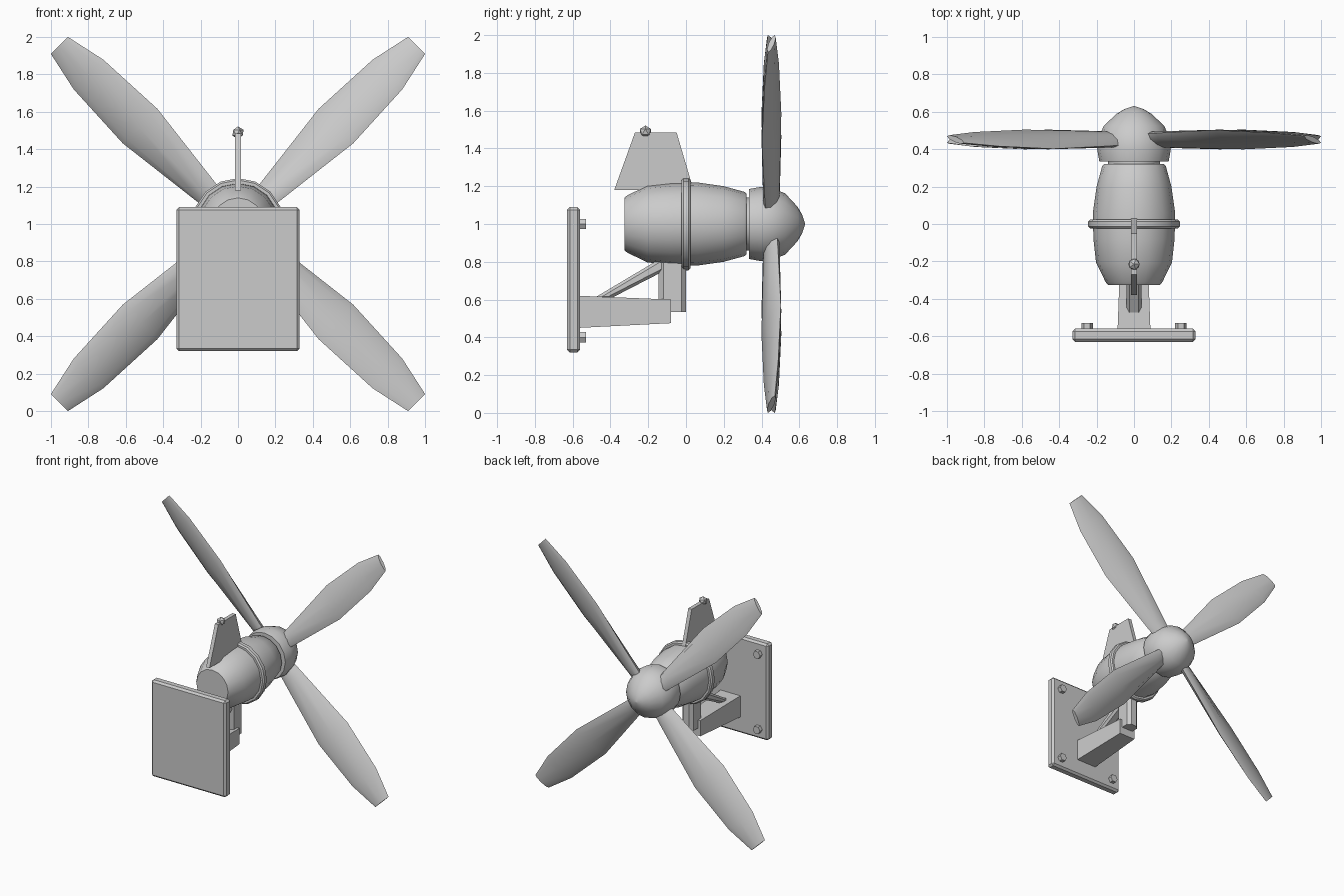
import bpy, bmesh, math
from mathutils import Matrix, Vector

if "Cube" in bpy.data.objects:
    bpy.data.objects.remove(bpy.data.objects["Cube"])


def make_object(name, bm, smooth=None, bevel=0):
    bmesh.ops.recalc_face_normals(bm, faces=bm.faces)
    mesh = bpy.data.meshes.new(name)
    bm.to_mesh(mesh)
    bm.free()
    ob = bpy.data.objects.new(name, mesh)
    bpy.context.collection.objects.link(ob)
    bpy.ops.object.select_all(action='DESELECT')
    ob.select_set(True)
    bpy.context.view_layer.objects.active = ob
    if bevel:
        mod = ob.modifiers.new("Bevel", 'BEVEL')
        mod.width, mod.segments = bevel, 1
    if smooth:
        bpy.ops.object.shade_smooth_by_angle(angle=math.radians(smooth))
    return ob


def loft(name, rings, **kw):
    """Skin closed rings of equal size and cap both ends."""
    bm = bmesh.new()
    loops = [[bm.verts.new(p) for p in ring] for ring in rings]
    n = len(loops[0])
    for a, b in zip(loops, loops[1:]):
        for i in range(n):
            j = (i + 1) % n
            bm.faces.new((a[i], a[j], b[j], b[i]))
    bm.faces.new(loops[0])
    bm.faces.new(loops[-1])
    return make_object(name, bm, **kw)


def lathe(name, profile, sides=16, smooth=35, x=0, z=1):
    """Turned part around an axis along y; profile holds (y, radius)."""
    rings = []
    for y, r in profile:
        angles = [2 * math.pi * i / sides for i in range(sides)]
        rings.append([(x + r * math.cos(a), y, z + r * math.sin(a)) for a in angles])
    return loft(name, rings, smooth=smooth)


def slab(name, outline, half, bevel=0):
    """Side outline of (y, z) points, extruded across x."""
    return loft(name, [[(x, y, z) for y, z in outline] for x in (-half, half)], bevel=bevel)


def rect(y, half_x, z0, z1):
    return [(-half_x, y, z0), (half_x, y, z0), (half_x, y, z1), (-half_x, y, z1)]


# Wall plate and its four hex bolts
loft("wall_plate", [rect(-0.63, 0.33, 0.32, 1.09), rect(-0.56, 0.33, 0.32, 1.09)], bevel=0.015)
for x in (-0.25, 0.25):
    for z in (0.40, 1.00):
        lathe("plate_bolt", [(-0.57, 0.032), (-0.53, 0.032)], 6, None, x, z)

# Tapered arm, upright post and diagonal brace
loft("support_arm", [rect(-0.57, 0.088, 0.45, 0.62), rect(-0.08, 0.07, 0.475, 0.60)])
c = 0.025
post = [(-0.05, -0.145 + c), (-0.05 + c, -0.145), (0.05 - c, -0.145), (0.05, -0.145 + c),
        (0.05, -c), (0.05 - c, 0), (-0.05 + c, 0), (-0.05, -c)]
loft("support_post", [[(x, y, z) for x, y in post] for z in (0.535, 0.86)])
slab("diagonal_brace", [(-0.50, 0.60), (-0.41, 0.60), (-0.08, 0.77), (-0.08, 0.85)], 0.04, 0.015)

# Motor body, clamp ring, shaft and nose cone
lathe("motor_body", [(-0.325, 0.14), (-0.31, 0.152), (-0.205, 0.203), (-0.08, 0.217), (0.06, 0.22),
                     (0.20, 0.20), (0.31, 0.17), (0.32, 0.16)])
lathe("body_ring", [(-0.024, 0.21), (-0.024, 0.235), (-0.014, 0.245), (0.014, 0.245),
                    (0.024, 0.235), (0.024, 0.21)])
lathe("rotor_shaft", [(0.30, 0.14), (0.36, 0.14)])
lathe("nose_cone", [(0.333, 0.185), (0.40, 0.197), (0.46, 0.188), (0.525, 0.162),
                    (0.59, 0.092), (0.615, 0.05), (0.63, 0.004)])

# Four pitched blades with lens sections: (radius, half chord, half thickness, pitch)
stations = [(0.15, 0.066, 0.032, 27), (0.24, 0.078, 0.031, 26), (0.74, 0.140, 0.026, 21),
            (1.13, 0.118, 0.021, 18), (1.35, 0.067, 0.015, 16)]
for k in range(4):
    turn = Matrix.Rotation(math.radians(45 + 90 * k), 3, 'Y')
    rings = []
    for r, w, t, pitch in stations:
        ring = []
        for i in range(8):
            a = math.pi * i / 4
            u, v = w * math.cos(a), t * math.sin(a)
            p = math.radians(pitch)
            pos = turn @ Vector((u * math.cos(p) + v * math.sin(p),
                                 v * math.cos(p) - u * math.sin(p), r))
            ring.append(pos + Vector((0, 0.452, 1)))
        rings.append(ring)
    loft("rotor_blade", rings, smooth=40)

# Top fin with a small beacon
slab("top_fin", [(-0.38, 1.18), (0.04, 1.18), (-0.05, 1.485), (-0.27, 1.485)], 0.015)
bm = bmesh.new()
bmesh.ops.create_icosphere(bm, subdivisions=1, radius=0.034,
                           matrix=Matrix.Translation((0, -0.215, 1.488)))
make_object("fin_beacon", bm)
